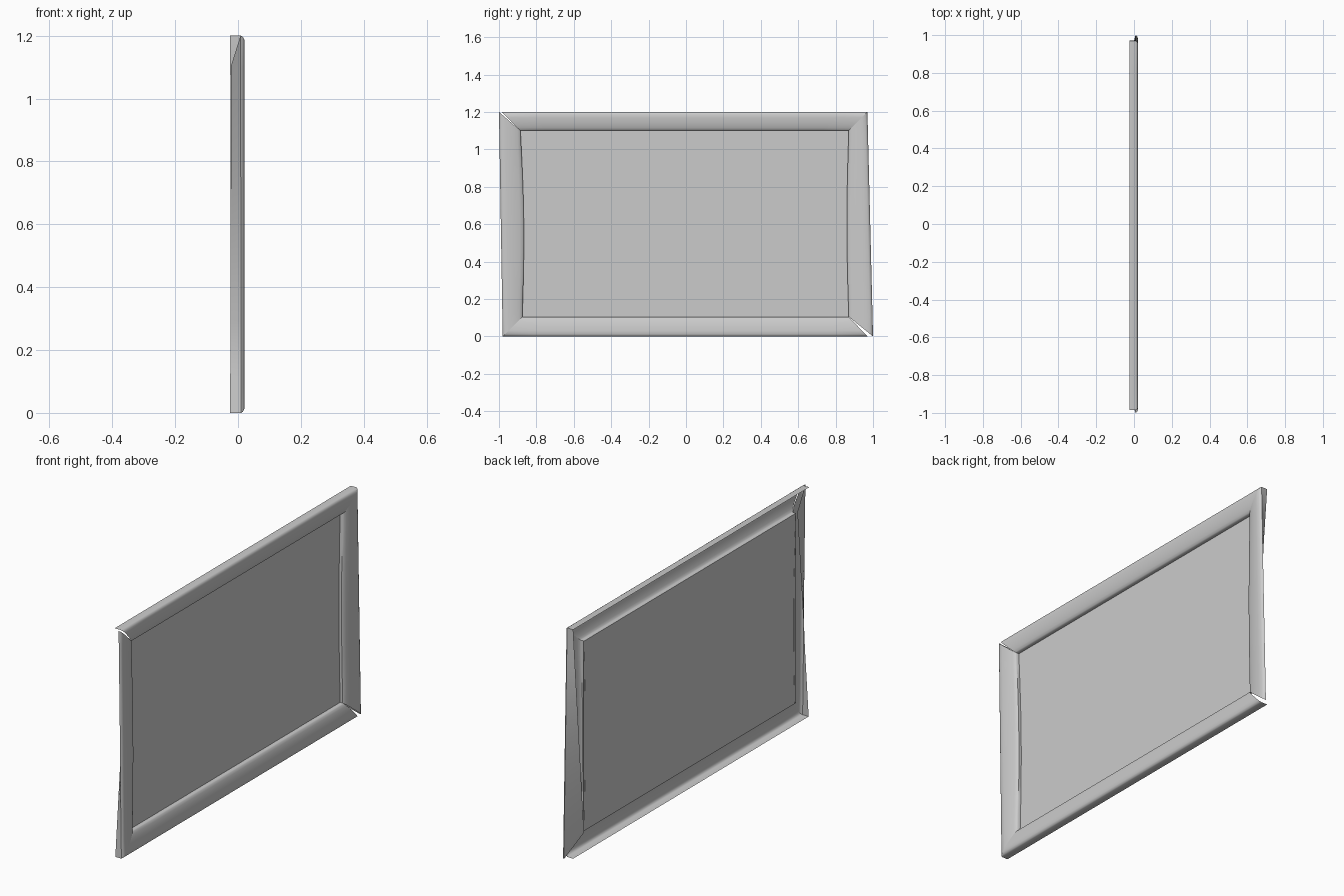
import bpy, math

if "Cube" in bpy.data.objects:
    bpy.data.objects.remove(bpy.data.objects["Cube"])

# Moulding section: (fraction from outer edge to inner edge, depth x)
PROFILE = [(0, -0.025), (0, 0.010), (0.04, 0.016), (0.12, 0.020), (0.3, 0.020),
           (0.5, 0.018), (0.7, 0.014), (0.85, 0.009), (0.96, 0.004), (1, -0.002), (1, -0.018)]
# Same section at the warped end: the back edge swings in under the moulding
WARPED = [(0.95, -0.022), (0, 0.008)] + PROFILE[2:]
SEGMENTS = 12


def make_object(name, verts, faces):
    mesh = bpy.data.meshes.new(name)
    mesh.from_pydata(verts, [], faces)
    mesh.update()
    ob = bpy.data.objects.new(name, mesh)
    bpy.context.collection.objects.link(ob)
    return ob


def section(profile, outer, inner):
    return [(x, outer[0] + (inner[0] - outer[0]) * t, outer[1] + (inner[1] - outer[1]) * t)
            for t, x in profile]


def rail(name, start, end, end_profile=PROFILE, bulge=0.0):
    """Open-backed moulding lofted between two mitred ends given as (outer, inner) in y, z."""
    a, b = section(PROFILE, *start), section(end_profile, *end)
    n, verts, faces = len(a), [], []
    for i in range(SEGMENTS + 1):
        s = i / SEGMENTS
        for (t, _), p, q in zip(PROFILE, a, b):
            x, y, z = (u + (v - u) * s for u, v in zip(p, q))
            verts.append((x, y + bulge * t ** 4 * math.sin(math.pi * s), z))
    for i in range(SEGMENTS):
        for j in range(n - 1):
            k = i * n + j
            faces.append((k, k + 1, k + n + 1, k + n))
    ob = make_object(name, verts, faces)
    bpy.context.view_layer.objects.active = ob
    ob.select_set(True)
    bpy.ops.object.shade_smooth_by_angle(angle=math.radians(40))
    ob.select_set(False)
    return ob


# Straight top and bottom rails
rail("top_rail", ((-0.985, 1.2), (-0.885, 1.1)), ((0.97, 1.2), (0.87, 1.1)))
rail("bottom_rail", ((0.97, 0), (0.87, 0.105)), ((-0.98, 0), (-0.875, 0.105)))

# Slightly warped side rails
rail("left_rail", ((-0.98, 0), (-0.875, 0.105)), ((-1.0, 1.2), (-0.885, 1.1)), WARPED, 0.013)
rail("right_rail", ((0.97, 1.2), (0.87, 1.1)), ((1.0, 0), (0.87, 0.105)), WARPED, -0.010)

# Flat picture panel behind the moulding
P = -0.017
make_object("picture_panel",
            [(P, -0.885, 0.105), (P, 0.875, 0.105), (P, 0.875, 1.1), (P, -0.885, 1.1)],
            [(0, 1, 2, 3)])
